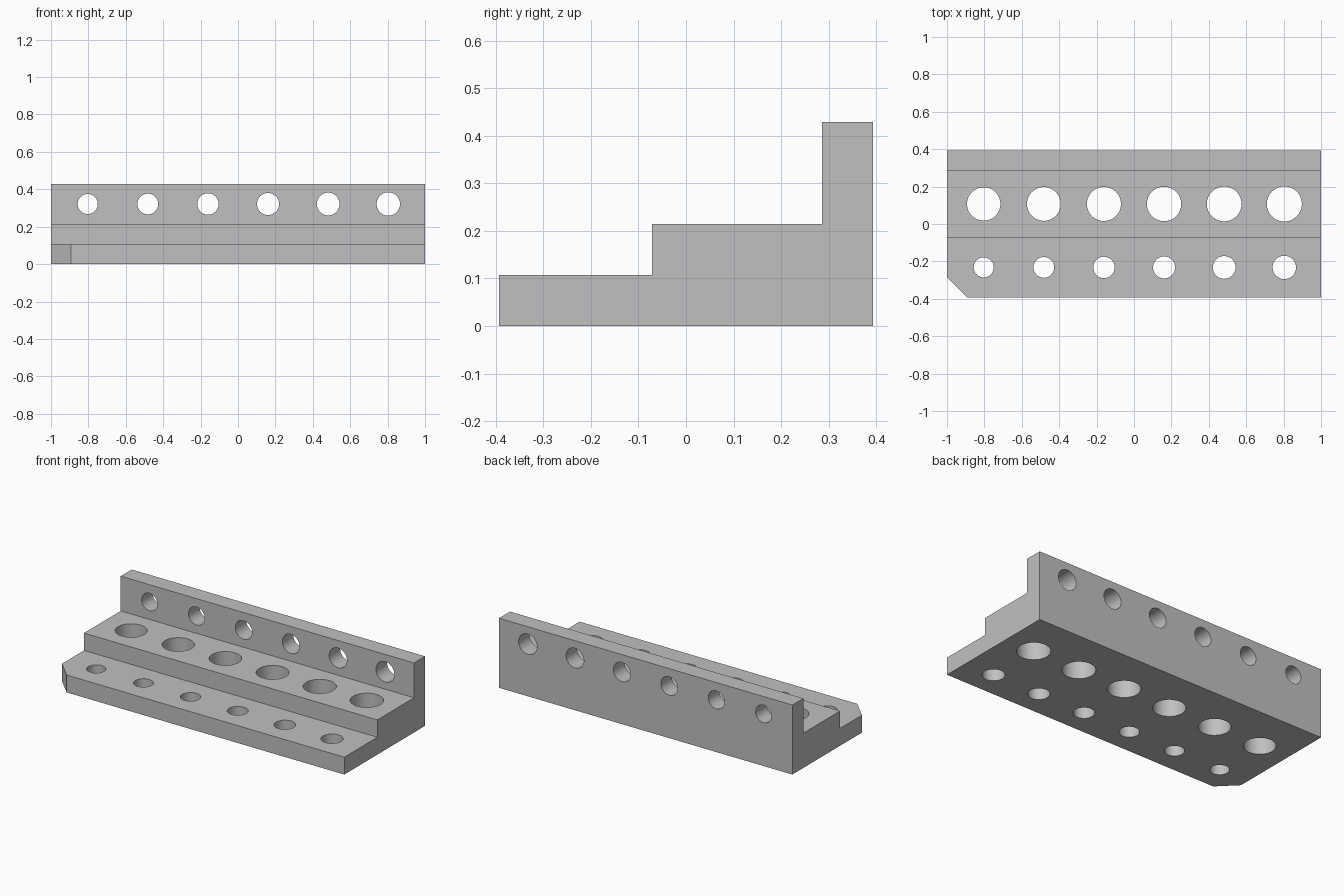
import bpy
import bmesh
from math import pi
from mathutils import Matrix, Vector

cube = bpy.data.objects.get("Cube")
if cube:
    bpy.data.objects.remove(cube, do_unlink=True)

U = 2 / 56  # the block is 56 units long


def make_object(name, bm):
    mesh = bpy.data.meshes.new(name)
    bm.to_mesh(mesh)
    bm.free()
    obj = bpy.data.objects.new(name, mesh)
    bpy.context.collection.objects.link(obj)
    return obj


grey = bpy.data.materials.new("plain grey")
grey.use_nodes = True
colour = (0.53, 0.53, 0.53, 1)
grey.diffuse_color = colour
grey.node_tree.nodes["Principled BSDF"].inputs["Base Color"].default_value = colour

# Stepped profile (y, z) extruded along the length
profile = [(-11, 0), (11, 0), (11, 12), (8, 12), (8, 6), (-2, 6), (-2, 3), (-11, 3)]
bm = bmesh.new()
face = bm.faces.new([bm.verts.new((-28 * U, y * U, z * U)) for y, z in profile])
ext = bmesh.ops.extrude_face_region(bm, geom=[face])
moved = [v for v in ext["geom"] if isinstance(v, bmesh.types.BMVert)]
bmesh.ops.translate(bm, vec=(56 * U, 0, 0), verts=moved)

# Chamfered front right corner of the lowest step
cut = bmesh.ops.bisect_plane(bm, geom=bm.verts[:] + bm.edges[:] + bm.faces[:],
                             plane_co=Vector((-28, -8, 0)) * U,
                             plane_no=(-1, -1, 0), clear_outer=True)
bmesh.ops.holes_fill(bm, edges=[e for e in bm.edges if e.is_boundary], sides=0)
bmesh.ops.recalc_face_normals(bm, faces=bm.faces[:])
block = make_object("stepped_block", bm)
block.data.materials.append(grey)

# Three rows of holes: centre (y, z), depth, first diameter, growth, tilt about x
rows = [((-6.5, 1.5), 5, 3.0, 0.1, 0),
        ((3, 3), 8, 5.0, 0.05, 0),
        ((9.5, 9), 5, 3.0, 0.1, pi / 2)]
bm = bmesh.new()
for (y, z), depth, first, growth, tilt in rows:
    for i in range(6):
        radius = (first + growth * i) / 2 * U
        place = Matrix.Translation(Vector((-22.5 + 9 * i, y, z)) * U)
        bmesh.ops.create_cone(bm, cap_ends=True, segments=64, radius1=radius,
                              radius2=radius, depth=depth * U,
                              matrix=place @ Matrix.Rotation(tilt, 4, "X"))
cutter = make_object("hole_cutter", bm)
cutter.hide_render = True

# Drill the holes, then discard the cutter
drill = block.modifiers.new("drill", "BOOLEAN")
drill.operation = "DIFFERENCE"
drill.solver = "EXACT"
drill.object = cutter
bpy.ops.object.select_all(action="DESELECT")
block.select_set(True)
bpy.context.view_layer.objects.active = block
bpy.ops.object.modifier_apply(modifier=drill.name)
bpy.data.objects.remove(cutter, do_unlink=True)
bpy.ops.object.shade_smooth_by_angle(angle=pi / 6)
